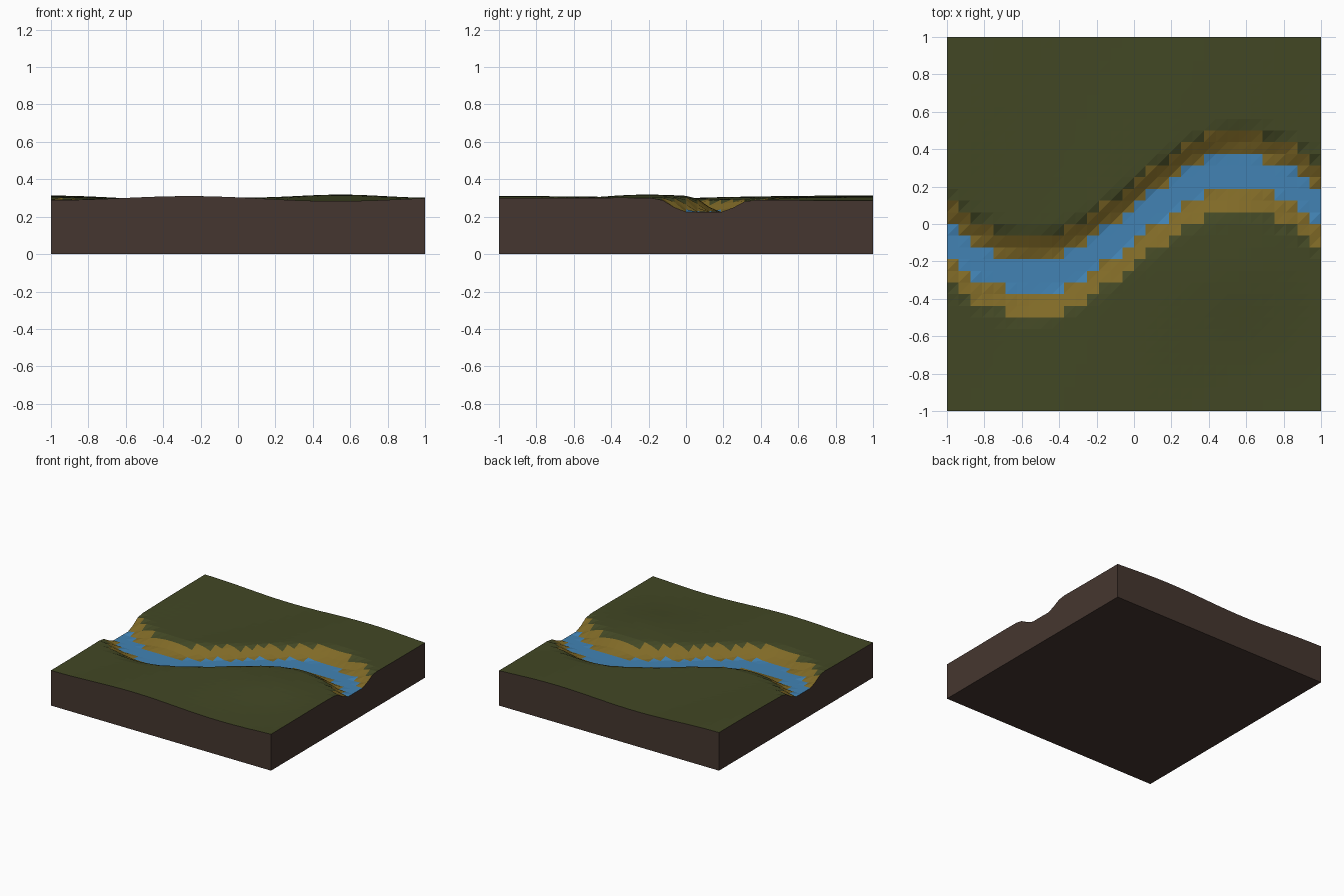
import bpy
import bmesh
from math import sin, exp

cube = bpy.data.objects.get("Cube")
if cube:
    bpy.data.objects.remove(cube)

CELLS = 32
BED = 0.225
GRASS, SAND, WATER, EARTH = range(4)


def make_material(name, colour):
    mat = bpy.data.materials.new(name)
    mat.use_nodes = True
    mat.diffuse_color = (*colour, 1)
    mat.node_tree.nodes["Principled BSDF"].inputs["Base Color"].default_value = (*colour, 1)
    return mat


def river_distance(x, y):
    return abs(y - 0.28 * sin(2.8 * x))


def ground_height(x, y):
    # Rolling land with one low mound, cut by the river channel
    land = 0.297 - 0.004 * x + 0.012 * sin(4.2 * (x - 0.13)) * sin(1.7 * y)
    land += 0.028 * exp(-8 * ((x - 0.55) ** 2 + (y + 0.25) ** 2))
    t = min(max((river_distance(x, y) - 0.09) / 0.17, 0), 1)
    t = t * t * (3 - 2 * t)
    return BED + (land - BED) * t


def ground_kind(x, y):
    d = river_distance(x, y)
    return WATER if d < 0.09 else SAND if d < 0.215 else GRASS


bm = bmesh.new()
bmesh.ops.create_grid(bm, x_segments=CELLS, y_segments=CELLS, size=1)

# Paint whole grid cells by their distance from the river
for face in bm.faces:
    centre = face.calc_center_median()
    face.material_index = ground_kind(centre.x, centre.y)

# Split every cell along the same diagonal
for face in list(bm.faces):
    corners = sorted(face.verts, key=lambda v: v.co.x + v.co.y)
    bmesh.utils.face_split(face, corners[0], corners[-1])

# Shape the ground
for vert in bm.verts:
    vert.co.z = ground_height(vert.co.x, vert.co.y)

# Earth sides and underside
rim = [e for e in bm.edges if e.is_boundary]
skirt = bmesh.ops.extrude_edge_only(bm, edges=rim)["geom"]
for item in skirt:
    if isinstance(item, bmesh.types.BMVert):
        item.co.z = 0
    elif isinstance(item, bmesh.types.BMFace):
        item.material_index = EARTH
bottom_edges = [e for e in bm.edges if e.is_boundary]
for face in bmesh.ops.contextual_create(bm, geom=bottom_edges)["faces"]:
    face.material_index = EARTH
bmesh.ops.recalc_face_normals(bm, faces=bm.faces)

mesh = bpy.data.meshes.new("river_terrain")
bm.to_mesh(mesh)
bm.free()
for name, colour in (("grass", (0.055, 0.064, 0.018)),
                     ("sand", (0.215, 0.143, 0.02)),
                     ("water", (0.054, 0.226, 0.455)),
                     ("earth", (0.06, 0.037, 0.029))):
    mesh.materials.append(make_material(name, colour))

terrain = bpy.data.objects.new("river_terrain", mesh)
bpy.context.collection.objects.link(terrain)
